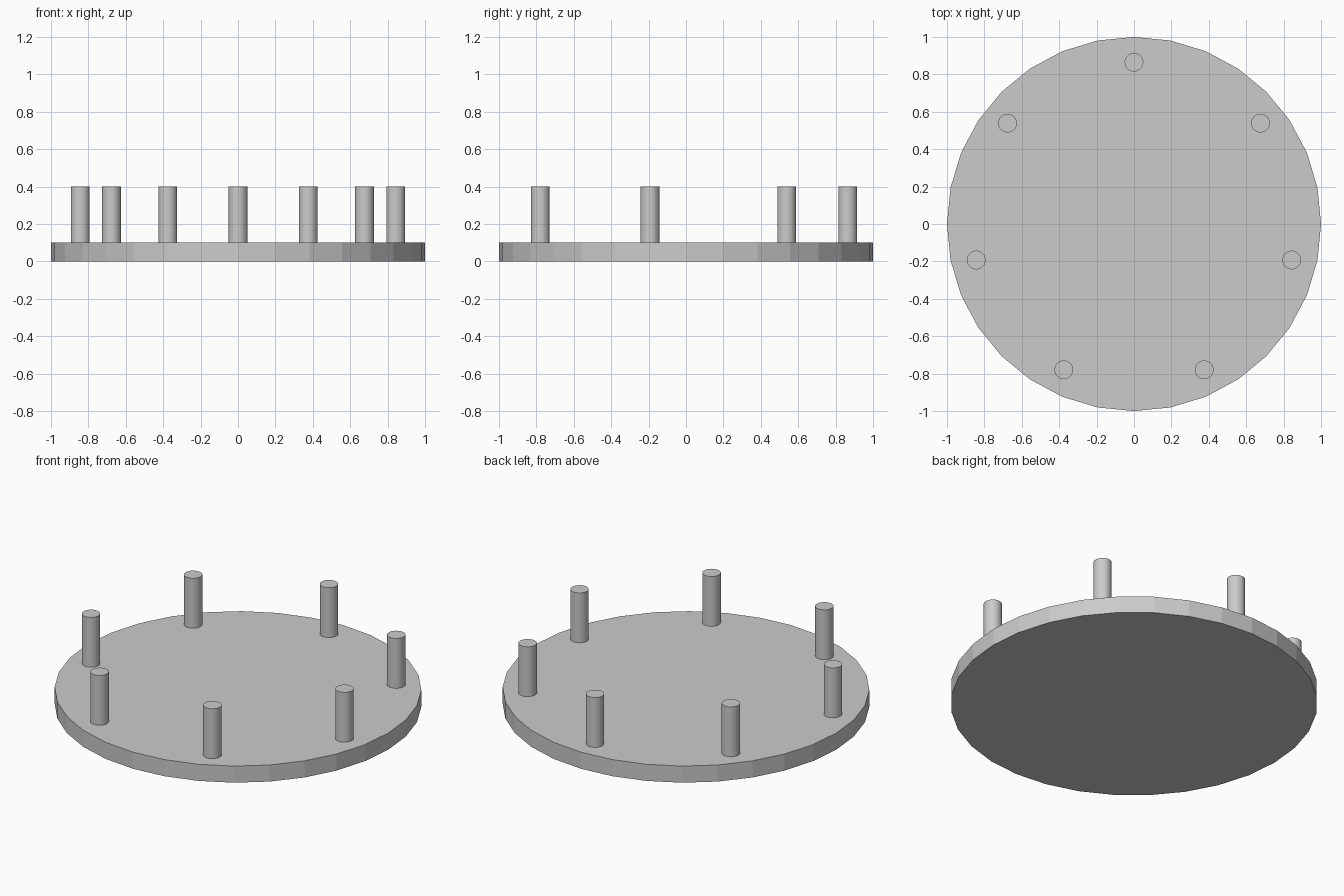
import bpy
from math import sin, cos, tau

if "Cube" in bpy.data.objects:
    bpy.data.objects.remove(bpy.data.objects["Cube"])

PEGS = 7
RING = 0.865


def cylinder(name, radius, z0, z1, x=0.0, y=0.0):
    bpy.ops.mesh.primitive_cylinder_add(
        vertices=32, radius=radius, depth=z1 - z0, location=(x, y, (z0 + z1) / 2))
    obj = bpy.context.object
    obj.name = name
    return obj


# Round base plate
cylinder("base_plate", 1.0, 0.0, 0.1)

# Ring of upright pegs, the first one at the back
for i in range(PEGS):
    a = tau * i / PEGS
    cylinder(f"peg_{i + 1}", 0.05, 0.1, 0.4, RING * sin(a), RING * cos(a))
